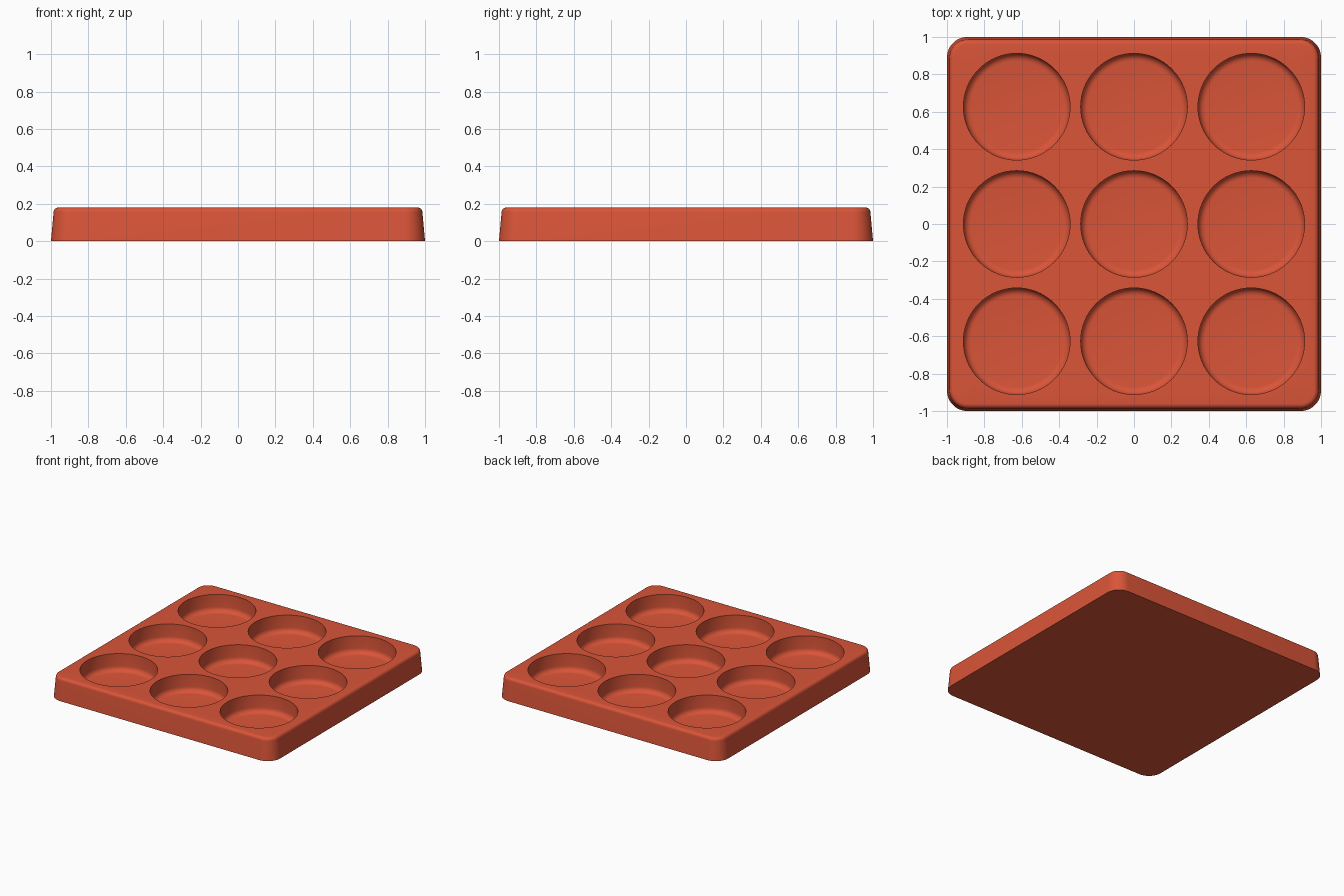
import bpy, bmesh, math
from mathutils import Vector

if "Cube" in bpy.data.objects:
    bpy.data.objects.remove(bpy.data.objects["Cube"], do_unlink=True)

HEIGHT, PITCH = 0.18, 0.627
POCKET_RADIUS, POCKET_FLOOR, FILLET = 0.285, 0.04, 0.04


def material(name, colour):
    mat = bpy.data.materials.new(name)
    mat.use_nodes = True
    mat.diffuse_color = colour
    mat.node_tree.nodes["Principled BSDF"].inputs["Base Color"].default_value = colour
    return mat


def rounded_square(half, radius, z, steps=12):
    points = []
    for corner in range(4):
        mid = math.radians(45 + 90 * corner)
        centre = Vector((math.cos(mid), math.sin(mid), 0)) * math.sqrt(2) * (half - radius)
        for i in range(steps + 1):
            a = math.pi / 2 * (corner + i / steps)
            points.append(centre + Vector((radius * math.cos(a), radius * math.sin(a), z)))
    return points


def circle(x, y, radius, z, sides=64):
    return [Vector((x + radius * math.cos(a), y + radius * math.sin(a), z))
            for a in (2 * math.pi * i / sides for i in range(sides))]


def skin(bm, sections):
    """Join successive rings with quads and return the rings."""
    rings = [[bm.verts.new(p) for p in section] for section in sections]
    for low, high in zip(rings, rings[1:]):
        for i in range(len(low)):
            j = (i + 1) % len(low)
            bm.faces.new((low[i], low[j], high[j], high[i]))
    return rings


def ring_edges(bm, ring):
    return [bm.edges.get((a, b)) for a, b in zip(ring, ring[1:] + ring[:1])]


bm = bmesh.new()

# Tapered outer wall with a rounded top edge
EDGE = 0.025
sections = [rounded_square(1, 0.11, 0)]
for i in range(7):
    a = math.pi / 2 * i / 6
    inset = 0.014 + EDGE * (1 - math.cos(a))
    sections.append(rounded_square(1 - inset, 0.11 - inset, HEIGHT - EDGE * (1 - math.sin(a))))
outer = skin(bm, sections)
bm.faces.new(outer[0])
rim_edges = ring_edges(bm, outer[-1])

# Nine round pockets with filleted floors
for x in (-PITCH, 0, PITCH):
    for y in (-PITCH, 0, PITCH):
        sections = [circle(x, y, POCKET_RADIUS, HEIGHT)]
        for i in range(7):
            a = math.pi / 2 * i / 6
            sections.append(circle(x, y, POCKET_RADIUS - FILLET * (1 - math.cos(a)),
                                   POCKET_FLOOR + FILLET * (1 - math.sin(a))))
        pocket = skin(bm, sections)
        bm.faces.new(pocket[-1])
        rim_edges += ring_edges(bm, pocket[0])

# Flat top around the pockets
bmesh.ops.triangle_fill(bm, edges=rim_edges, use_beauty=True, normal=(0, 0, 1))
bmesh.ops.recalc_face_normals(bm, faces=bm.faces)

mesh = bpy.data.meshes.new("pocket_tray")
bm.to_mesh(mesh)
bm.free()
mesh.materials.append(material("brick red", (0.7, 0.09, 0.04, 1)))
tray = bpy.data.objects.new("pocket_tray", mesh)
bpy.context.collection.objects.link(tray)

bpy.ops.object.select_all(action="DESELECT")
tray.select_set(True)
bpy.context.view_layer.objects.active = tray
bpy.ops.object.shade_smooth_by_angle(angle=math.radians(30))
